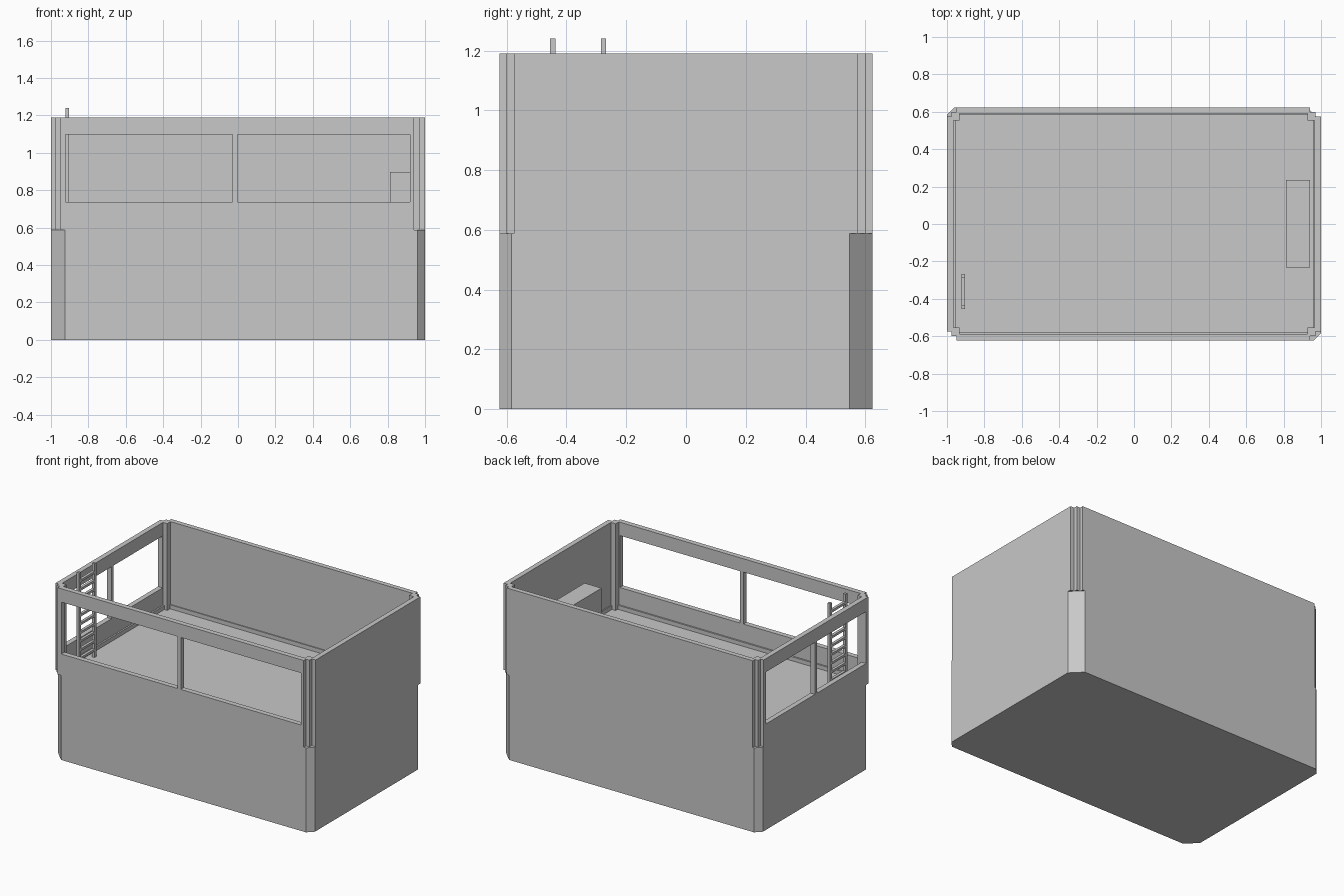
import bpy
import bmesh

if "Cube" in bpy.data.objects:
    bpy.data.objects.remove(bpy.data.objects["Cube"], do_unlink=True)

grey = bpy.data.materials.new("plain_grey")
grey.use_nodes = True
grey.diffuse_color = (0.58, 0.58, 0.58, 1)
grey.node_tree.nodes["Principled BSDF"].inputs["Base Color"].default_value = (0.58, 0.58, 0.58, 1)

HX, HY = 1.0, 0.624            # half length and half width
FLOOR, TOP = 0.587, 1.19
SILL, HEAD = 0.736, 1.097      # window bottom and top


def finish(name, bm):
    bmesh.ops.recalc_face_normals(bm, faces=bm.faces)
    mesh = bpy.data.meshes.new(name)
    bm.to_mesh(mesh)
    bm.free()
    mesh.materials.append(grey)
    obj = bpy.data.objects.new(name, mesh)
    bpy.context.collection.objects.link(obj)
    return obj


def box(name, x, y, z):
    bm = bmesh.new()
    bmesh.ops.create_cube(bm, size=1)
    for v in bm.verts:
        for i, (lo, hi) in enumerate((x, y, z)):
            v.co[i] = lo if v.co[i] < 0 else hi
    return finish(name, bm)


def cut(wall, x, y):
    """Cut one window opening through a wall."""
    cutter = box("window_cutter", x, y, (SILL, HEAD))
    mod = wall.modifiers.new("window", "BOOLEAN")
    mod.operation = "DIFFERENCE"
    mod.solver = "EXACT"
    mod.object = cutter
    bpy.context.view_layer.objects.active = wall
    bpy.ops.object.modifier_apply(modifier=mod.name)
    bpy.data.objects.remove(cutter, do_unlink=True)


# Lower base: chamfered block whose top is the floor
bm = bmesh.new()
outline = []
for sx, sy in ((-1, -1), (1, -1), (1, 1), (-1, 1)):
    c = 0.076 if sx == sy else 0.04
    pair = [(sx * HX, sy * (HY - c)), (sx * (HX - c), sy * HY)]
    outline += pair if sx == sy else pair[::-1]
base = bm.faces.new([bm.verts.new((x, y, 0)) for x, y in outline])
ext = bmesh.ops.extrude_face_region(bm, geom=[base], use_keep_orig=True)
for v in [g for g in ext["geom"] if isinstance(g, bmesh.types.BMVert)]:
    v.co.z = FLOOR
finish("lower_base", bm)

# Upper walls
upper = (FLOOR, TOP)
wx, wy = (-0.95, 0.942), (-0.575, 0.575)
front = box("front_wall", wx, (-HY, -0.588), upper)
box("back_wall", wx, (0.59, HY), upper)
right = box("right_wall", (-HX, -0.965), wy, upper)
box("left_wall", (0.965, HX), wy, upper)

# Thin skirting at the foot of the walls
foot = (FLOOR, 0.615)
box("front_skirting", wx, (-0.588, -0.577), foot)
box("back_skirting", wx, (0.583, 0.59), foot)
box("right_skirting", (-0.965, -0.954), wy, foot)
box("left_skirting", (0.957, 0.965), wy, foot)

# Window openings, a pair in the front and a pair in the right wall
for span in ((-0.922, -0.03), (-0.003, 0.92)):
    cut(front, span, (-0.7, -0.5))
for span in ((-0.55, -0.012), (0.012, 0.55)):
    cut(right, (-1.1, -0.9), span)

# Stepped corner posts
for ends, x in (("right", (-0.975, -0.932)), ("left", (0.928, 0.97))):
    for side, y in (("front", (-0.6, -0.553)), ("back", (0.553, 0.6))):
        box(f"{side}_{ends}_corner_post", x, y, upper)

# Low cabinet against the left wall
box("cabinet", (0.812, 0.942), (-0.232, 0.235), (FLOOR, 0.897))

# Ladder against the right wall
for i, y in enumerate((-0.455, -0.285)):
    box(f"ladder_rail_{i + 1}", (-0.922, -0.903), (y, y + 0.018), (FLOOR, 1.24))
for i in range(10):
    z = 0.63 + i * 0.06
    box(f"ladder_rung_{i + 1}", (-0.922, -0.903), (-0.44, -0.282), (z, z + 0.016))
